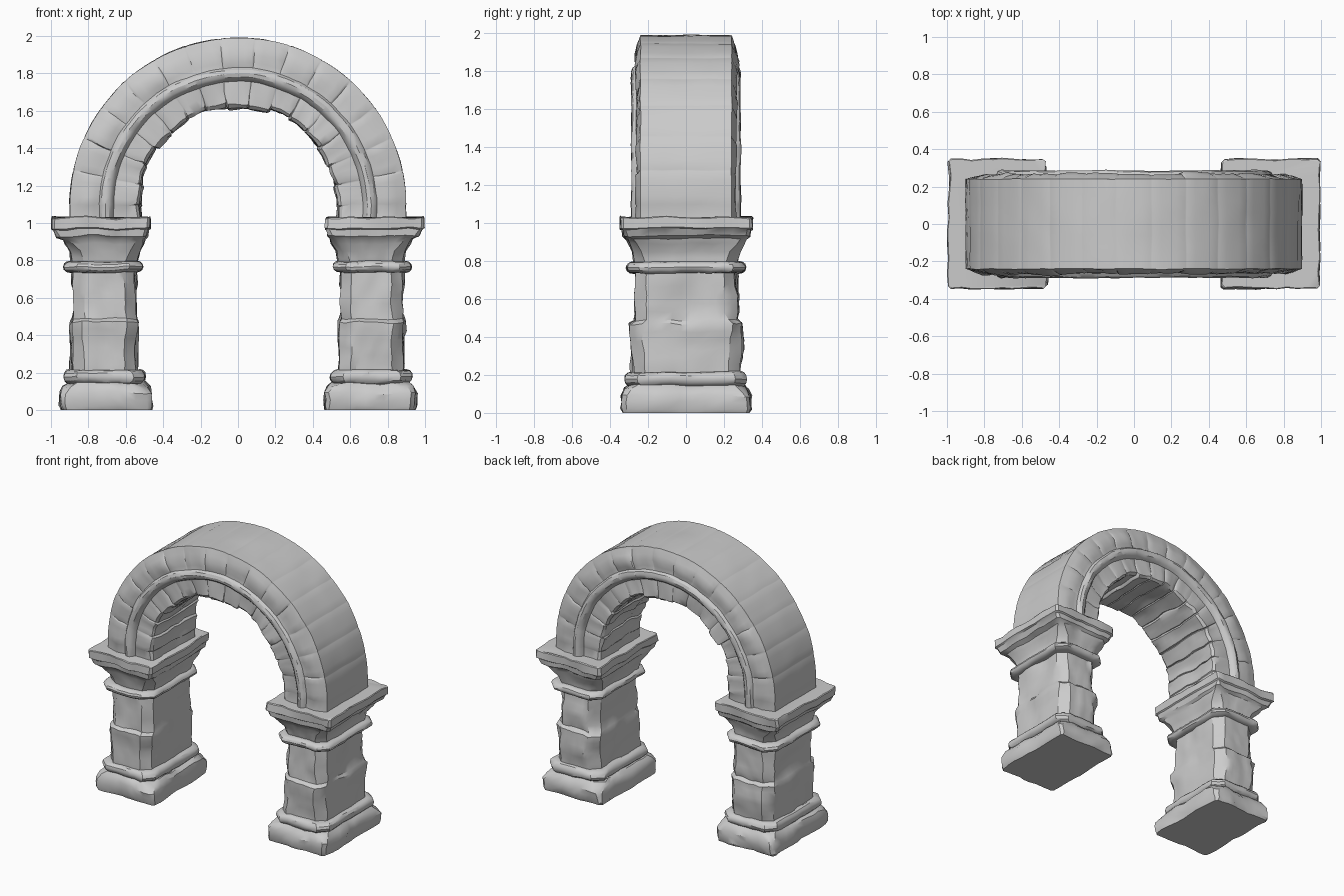
import bpy, bmesh, math, random
from mathutils import Vector, noise

random.seed(7)
cube = bpy.data.objects.get("Cube")
if cube:
    bpy.data.objects.remove(cube)

stone = bpy.data.materials.new("grey_stone")
stone.use_nodes = True
stone.diffuse_color = (0.6, 0.6, 0.6, 1)
stone.node_tree.nodes["Principled BSDF"].inputs["Base Color"].default_value = (0.6, 0.6, 0.6, 1)


def weather(p, amount, seed):
    """Shift a point by broad lumps plus smaller chips."""
    off = Vector((seed, seed * 2, 0))
    return p + noise.noise_vector(p * 6 + off) * amount + noise.noise_vector(p * 17 + off) * amount * 0.6


def make_object(name, rings):
    """Skin a list of equal closed rings and cap both ends."""
    bm = bmesh.new()
    loops = [[bm.verts.new(p) for p in ring] for ring in rings]
    n = len(loops[0])
    for a, b in zip(loops, loops[1:]):
        for i in range(n):
            bm.faces.new((a[i], a[(i + 1) % n], b[(i + 1) % n], b[i]))
    bm.faces.new(loops[0][::-1])
    bm.faces.new(loops[-1])
    bmesh.ops.recalc_face_normals(bm, faces=bm.faces)
    mesh = bpy.data.meshes.new(name)
    bm.to_mesh(mesh)
    bm.free()
    mesh.materials.append(stone)
    obj = bpy.data.objects.new(name, mesh)
    bpy.context.collection.objects.link(obj)
    bpy.ops.object.select_all(action='DESELECT')
    obj.select_set(True)
    bpy.context.view_layer.objects.active = obj
    bpy.ops.object.shade_smooth_by_angle(angle=math.radians(32))
    return obj


def subdivide(points, step):
    """Fill a polyline so that no segment is longer than step."""
    out = []
    for a, b in zip(points, points[1:]):
        k = max(1, round((Vector(b) - Vector(a)).length / step))
        out += [Vector(a).lerp(Vector(b), i / k) for i in range(k)]
    return out + [Vector(points[-1])]


def block_ring(z, inner, outer, depth, cut):
    """Rectangle with cut corners, evenly divided along each side."""
    cx, hx = (inner + outer) / 2, (outer - inner) / 2
    corners = []
    for sx, sy in ((1, -1), (1, 1), (-1, 1), (-1, -1)):
        pair = [(sx * (hx - cut), sy * depth), (sx * hx, sy * (depth - cut))]
        corners += pair if sx * sy < 0 else pair[::-1]
    ring = []
    for i, a in enumerate(corners):
        b, k = corners[(i + 1) % 8], 2 if i % 2 == 0 else 9
        for j in range(k):
            p = Vector(a).lerp(Vector(b), j / k)
            ring.append(Vector((cx + p.x, p.y, z)))
    return ring


# Profiles: height, inner x, outer x, half depth, corner cut
PLINTH = [(0, .47, .94, .325, .015), (.02, .465, .95, .335, .02), (.09, .462, .95, .335, .025),
          (.125, .475, .935, .32, .04), (.145, .50, .91, .30, .05)]
SHAFT = [(.20, .545, .885, .285, .06), (.47, .54, .892, .295, .06), (.49, .547, .882, .27, .06),
         (.76, .547, .878, .265, .06)]
CAPITAL = [(.78, .54, .885, .265, .06), (.85, .525, .895, .28, .05), (.89, .505, .92, .30, .04),
           (.915, .50, .93, .31, .03), (.93, .485, .965, .33, .02), (.965, .48, .98, .335, .015),
           (.972, .472, .992, .347, .015), (1.025, .472, .992, .347, .015), (1.03, .477, .987, .342, .015)]


def torus_band(low, high, inner, outer, depth):
    """Half-round moulding profile."""
    rows = []
    for i in range(7):
        a = math.pi * i / 6
        g = 0.035 * (1 - math.sin(a))
        rows.append((low + (high - low) * (1 - math.cos(a)) / 2, inner + g, outer - g, depth - g, .065))
    return rows


PARTS = [("plinth", PLINTH, .017), ("base_ring", torus_band(.14, .215, .495, .932, .322), .008),
         ("shaft", SHAFT, .013), ("neck_ring", torus_band(.735, .795, .508, .93, .312), .008),
         ("capital", CAPITAL, .013)]

for side, sx, seed in (("left", 1, 3), ("right", -1, 11)):
    for name, profile, amount in PARTS:
        rings = []
        for row in subdivide([Vector(r) for r in profile], 0.045):
            ring = block_ring(*row)
            done = []
            for p in ring:
                q = weather(p, amount, seed)
                if name == "shaft":      # stones set slightly proud of each other
                    course = int(p.z / .13)
                    cell = Vector((round(p.x * 4), round(p.y * 3 + course % 2 * .5), course + seed * 3))
                    lift = noise.cell(cell + Vector((.5, .5, .5))) * .012
                    out = Vector((p.x - .715, p.y, 0)).normalized()
                    q += out * lift
                q.z = p.z if p.z in (0, 1.03) else max(q.z, 0)
                if name == "plinth" and p.z < .001:
                    q.z = 0
                done.append(Vector((sx * q.x, q.y, q.z)))
            rings.append(done)
        make_object(side + "_" + name, rings)

# Arch cross-section: radius and half depth, from intrados to extrados
CENTRE = 1.09
FACE = [(.535, .235), (.55, .252), (.60, .252), (.665, .250), (.675, .27), (.69, .284), (.71, .288),
        (.73, .28), (.742, .262), (.77, .264), (.81, .268), (.85, .257), (.885, .245), (.90, .24)]
SPAN = 8
section = [(r, -y) for r, y in FACE]
section += [(.90, -.24 + .48 * i / SPAN) for i in range(1, SPAN)]
section += [(r, y) for r, y in reversed(FACE)]
section += [(.535, .235 - .47 * i / SPAN) for i in range(1, SPAN)]

# Stations along the arch: several per stone, with a tight pair at each joint
STONES = 15
stations = []
for s in range(STONES):
    for t in (.015, .06, .28, .5, .72, .94, .985):
        stations.append((math.pi * (s + t) / STONES, s, t < .03 or t > .97))
jitter = [[random.uniform(-.010, .010) for _ in range(4)] for _ in range(STONES)]


def arch_ring(angle, stone_id, joint, drop=0):
    ring = []
    for r, y in section:
        inner_lift, face_lift, outer_lift, back_lift = jitter[stone_id]
        groove = .006 if joint else 0
        if r < .66:                       # rough lower stones
            r += inner_lift * 1.2 + groove * (r < .56)
            y *= 1 + (face_lift if y < 0 else back_lift) * 2.5 - groove * 2
            amount = .016
        elif r < .75:                     # raised moulding
            amount = .006
        elif r < .88:                     # outer face
            y *= 1 + (outer_lift if y < 0 else inner_lift) * 2 - groove * 2
            amount = .010
        else:                             # smooth outer curve
            r -= groove * .3
            amount = .004
        p = Vector((r * math.cos(angle), y, CENTRE + r * math.sin(angle) - drop))
        q = weather(p, amount, 5)
        if drop:
            q.z = p.z
        ring.append(q)
    return ring


arch = [arch_ring(0, 0, False, .065)]
arch += [arch_ring(*s) for s in stations]
arch.append(arch_ring(math.pi, STONES - 1, False, .065))
make_object("arch", arch)
